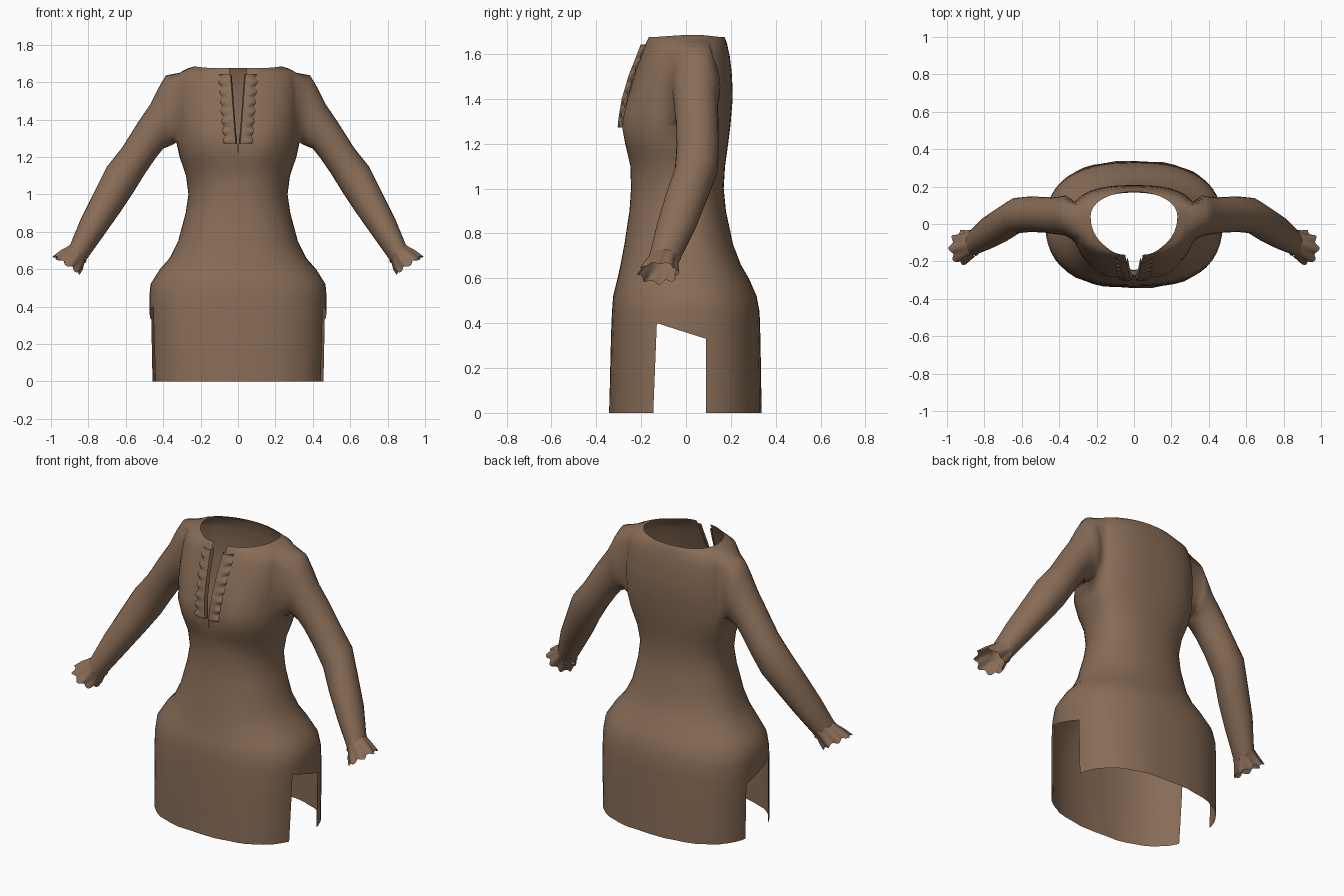
import bpy, bmesh, math
from mathutils import Vector

if "Cube" in bpy.data.objects:
    bpy.data.objects.remove(bpy.data.objects["Cube"])

N = 48                     # columns around the body
cloth = bpy.data.materials.new("brown_cloth")
cloth.diffuse_color = (0.25, 0.152, 0.095, 1)
cloth.use_nodes = True
cloth.node_tree.nodes["Principled BSDF"].inputs["Base Color"].default_value = cloth.diffuse_color

# body profile: z, half width, front y, back y, squareness
BODY = [(0, .465, -.342, .337, 2.5), (.33, .472, -.335, .332, 2.5), (.45, .474, -.33, .328, 2.4),
        (.52, .468, -.325, .315, 2.3), (.60, .418, -.305, .28, 2.2), (.66, .365, -.292, .245, 2.2),
        (.75, .32, -.275, .21, 2.2), (.90, .28, -.252, .178, 2.2), (1.0, .265, -.245, .168, 2.2),
        (1.1, .278, -.248, .174, 2.3), (1.2, .312, -.27, .188, 2.4), (1.28, .33, -.276, .198, 2.5),
        (1.4, .335, -.262, .208, 2.5), (1.5, .335, -.235, .206, 2.5), (1.59, .33, -.2, .195, 2.4),
        (1.65, .315, -.178, .182, 2.3), (1.675, .232, -.165, .172, 2.1)]
ROWS = [0, .05, .12, .25, .37, .45, .52, .56, .60, .66, .70, .75, .83, .9, 1.0, 1.05, 1.1, 1.15,
        1.2, 1.28, 1.34, 1.40, 1.46, 1.52, 1.59, 1.65, 1.664, 1.675]
ARM0, ARM1 = ROWS.index(1.28), ROWS.index(1.65)

# sleeve rings: top x, top z, bottom x, bottom z, centre y, half depth
SLEEVE = [(.385, 1.637, .345, 1.268, .045, .108), (.425, 1.57, .37, 1.257, .045, .102),
          (.47, 1.48, .40, 1.245, .045, .097), (.535, 1.385, .44, 1.195, .05, .095),
          (.62, 1.25, .495, 1.115, .052, .095), (.70, 1.15, .56, 1.01, .045, .095),
          (.77, 1.01, .63, .905, .0, .094), (.84, .87, .715, .785, -.045, .088),
          (.90, .725, .822, .635, -.1, .068)]
CUFF = [(.888, .735, .812, .642, -.097, .072), (.905, .725, .822, .63, -.102, .07),
        (.945, .70, .832, .6, -.115, .078), (.982, .668, .848, .58, -.125, .087)]


def profile(z):
    for a, b in zip(BODY, BODY[1:]):
        if z <= b[0]:
            t = (z - a[0]) / (b[0] - a[0])
            return [p + (q - p) * t for p, q in zip(a, b)][1:]
    return BODY[-1][1:]


def slit(z):
    return max(0, min(.045, .045 * (z - 1.24) / .41))


def bust(x, z):
    return .022 * math.exp(-((abs(x) - .15) / .09) ** 2 - ((z - 1.29) / .1) ** 2)


def body_point(i, z):
    """Point on the body surface; column 0 and N meet at centre front."""
    hw, yf, yb, n = profile(z)
    a = -math.pi / 2 + 2 * math.pi * i / N
    c, s = math.cos(a), math.sin(a)
    yc = .04 * max(0, min(1, (z - .8) / .4))
    x = hw * math.copysign(abs(c) ** (2 / n), c)
    k = abs(s) ** (2 / n)
    y = yc + (k * (yb - yc) if s > 0 else k * (yf - yc))
    if s < 0:
        y -= bust(x, z)
    if z < .15:                                   # soft gathers at the hem
        f = 1 + .01 * math.sin(i * 2.1) * (1 - z / .15)
        y *= f
    w = slit(z)
    if s < -.3 and abs(x) < .15:                  # open the neck slit
        x = (1 if i < N / 2 else -1) * (w + abs(x) * (.15 - w) / .15)
    if z > 1.66:
        z += .01 * c ** 4
    return Vector((x, y, z))


def front_y(x, z):
    hw, yf, yb, n = profile(z)
    k = (1 - min(.99, abs(x) / hw) ** n) ** (1 / n)
    return .04 + k * (yf - .04) - bust(x, z)


def ring_point(r, a, side, grow=1.0):
    top, bot = Vector((r[0], r[4], r[1])), Vector((r[2], r[4], r[3]))
    p = (top + bot) / 2 + ((top - bot) / 2 * math.sin(a) + Vector((0, r[5] * math.cos(a), 0))) * grow
    return Vector((p.x * side, p.y, p.z))


def finish(bm, name, recalc=True):
    if recalc:
        bmesh.ops.recalc_face_normals(bm, faces=bm.faces[:])
    for f in bm.faces:
        f.smooth = True
    me = bpy.data.meshes.new(name)
    bm.to_mesh(me)
    bm.free()
    me.materials.append(cloth)
    ob = bpy.data.objects.new(name, me)
    bpy.context.collection.objects.link(ob)
    return ob


def strip(bm, lower, upper):
    for k in range(len(lower)):
        m = (k + 1) % len(lower)
        bm.faces.new((lower[k], lower[m], upper[m], upper[k]))


# tunic: body tube with armholes
bm = bmesh.new()
grid = [[bm.verts.new(body_point(i, z)) for i in range(N + 1)] for z in ROWS]
for j in range(len(ROWS) - 1):
    for i in range(N):
        if ARM0 <= j < ARM1 and (9 <= i < 15 or 33 <= i < 39):
            continue
        bm.faces.new((grid[j][i], grid[j][i + 1], grid[j + 1][i + 1], grid[j + 1][i]))

# sleeves grown from the armhole edges
loop = [(ARM0, i) for i in range(9, 15)] + [(j, 15) for j in range(ARM0, ARM1)]
loop += [(ARM1, i) for i in range(15, 9, -1)] + [(j, 9) for j in range(ARM1, ARM0, -1)]
for side in (1, -1):
    prev = [grid[j][i if side > 0 else N - i] for j, i in loop]
    for r in SLEEVE:
        cur = [bm.verts.new(ring_point(r, math.radians(-135 + 15 * k), side)) for k in range(24)]
        strip(bm, prev, cur)
        prev = cur
bmesh.ops.remove_doubles(bm, verts=bm.verts[:], dist=.0004)
bmesh.ops.delete(bm, geom=[v for v in bm.verts if not v.link_faces], context='VERTS')

# side vents in the skirt
corner, slope = Vector((0, -.13, .40)), Vector((0, .07, .22))
for co, no in ((corner, Vector((0, 1, -.04))), (Vector((0, .09, 0)), Vector((0, 1, 0))), (corner, slope)):
    fs = [f for f in bm.faces if f.calc_center_median().z < .5 and abs(f.calc_center_median().y) < .25]
    es = {e for f in fs for e in f.edges}
    vs = {v for f in fs for v in f.verts}
    bmesh.ops.bisect_plane(bm, geom=fs + list(es) + list(vs), dist=1e-5, plane_co=co, plane_no=no)
gone = []
for f in bm.faces:
    c = f.calc_center_median()
    if (c - corner).dot(Vector((0, 1, -.04))) > 0 and c.y < .09 and (c - corner).dot(slope) < 0 and c.z < .45:
        gone.append(f)
bmesh.ops.delete(bm, geom=gone, context='FACES')
finish(bm, "tunic")

# flared wavy cuffs
for side, label in ((1, "right"), (-1, "left")):
    bm = bmesh.new()
    prev = None
    for k, r in enumerate(CUFF):
        wave = (.05, .0, .05, .09)[k]
        cur = []
        for q in range(64):
            a = 2 * math.pi * q / 64
            p = ring_point(r, a, side, 1 + wave * math.sin(8 * a + .6))
            out = (.006, 0, .003, .008)[k] * math.cos(8 * a)
            cur.append(bm.verts.new(p + Vector((side * out * .7, 0, -out * .7))))
        if prev:
            strip(bm, prev, cur)
        prev = cur
    finish(bm, "cuff_ruffle_" + label)

# frilled strips and slim edge bands beside the neck slit
for side, label in ((1, "right"), (-1, "left")):
    bm = bmesh.new()
    rows = []
    for k in range(49):
        t = k / 48
        z = 1.272 + .37 * t
        inner = .012 + .028 * t
        wob = math.sin(t * math.pi * 14)
        outer = inner + .062 + .006 * wob
        rise = ((inner - .006, -.002), (inner, .022), (inner + .03, .024),
                (outer - .012, .016 + .004 * wob), (outer, .008 + .005 * wob))
        rows.append([bm.verts.new((side * x, front_y(x, z) - d, z)) for x, d in rise])
    for a, b in zip(rows, rows[1:]):
        for m in range(len(a) - 1):
            q = (a[m], a[m + 1], b[m + 1], b[m])
            bm.faces.new(q if side > 0 else q[::-1])
    ob = finish(bm, "neck_frill_" + label, recalc=False)
    bpy.ops.object.select_all(action='DESELECT')
    ob.select_set(True)
    bpy.context.view_layer.objects.active = ob
    bpy.ops.object.shade_smooth_by_angle(angle=math.radians(40))
